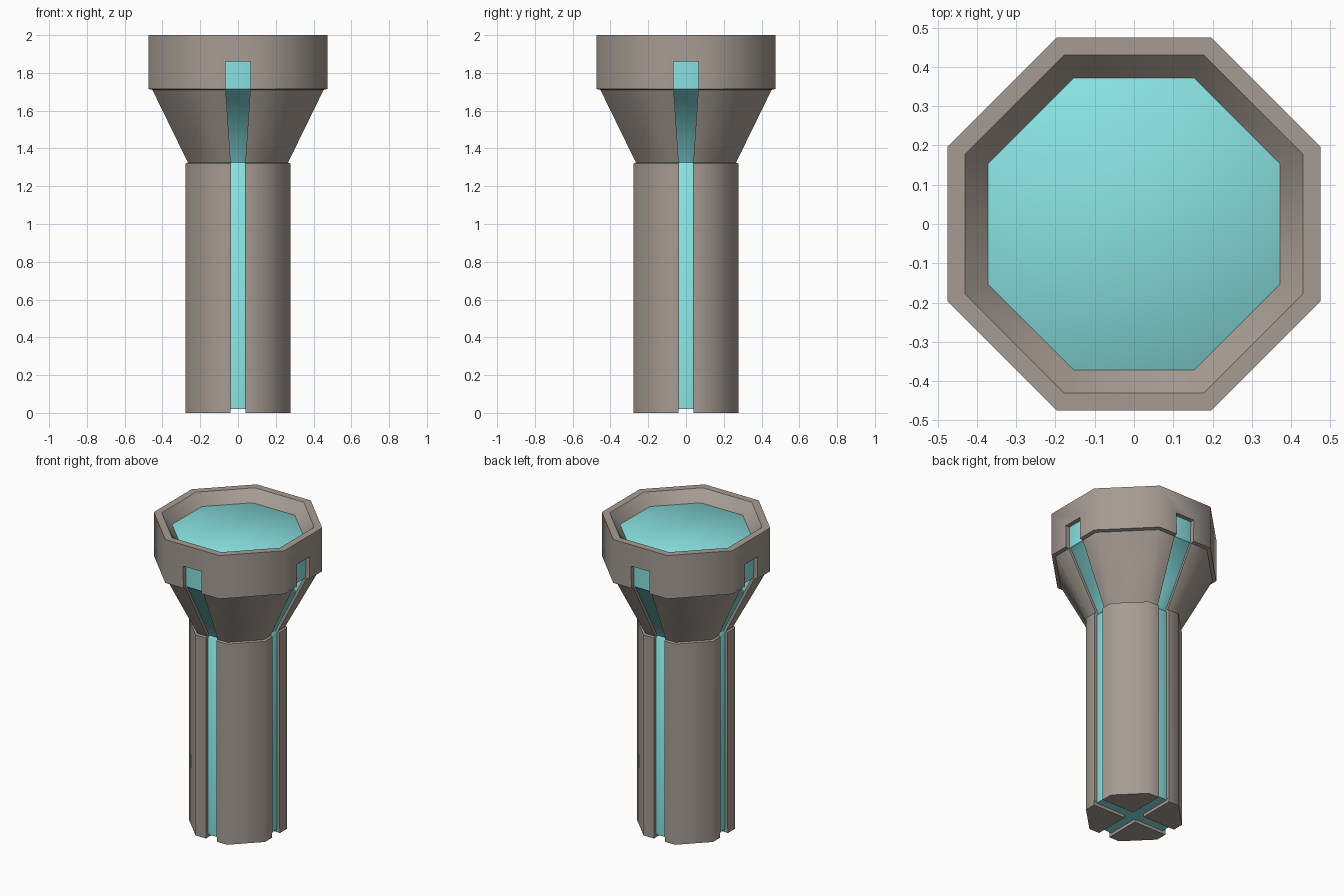
import bpy, bmesh
from math import pi, cos, sin, radians
from mathutils import Matrix

if "Cube" in bpy.data.objects:
    bpy.data.objects.remove(bpy.data.objects["Cube"])

APOTHEM = cos(pi / 8)


def make_object(name, bm, color=None):
    bmesh.ops.recalc_face_normals(bm, faces=bm.faces)
    mesh = bpy.data.meshes.new(name)
    bm.to_mesh(mesh)
    bm.free()
    ob = bpy.data.objects.new(name, mesh)
    bpy.context.collection.objects.link(ob)
    if color:
        mat = bpy.data.materials.new(name + "_material")
        mat.diffuse_color = color
        mat.use_nodes = True
        mat.node_tree.nodes["Principled BSDF"].inputs["Base Color"].default_value = mat.diffuse_color
        mesh.materials.append(mat)
    return ob


def loft(bm, rings):
    """Skin a stack of vertex rings and cap both ends."""
    rings = [[bm.verts.new(p) for p in ring] for ring in rings]
    for a, b in zip(rings, rings[1:]):
        for i in range(len(a)):
            j = (i + 1) % len(a)
            bm.faces.new((a[i], a[j], b[j], b[i]))
    bm.faces.new(rings[0])
    bm.faces.new(rings[-1])


def octagon_stack(name, profile, color):
    """Eight-sided solid from (flat-to-centre distance, height) pairs."""
    bm = bmesh.new()
    angles = [pi / 8 + k * pi / 4 for k in range(8)]
    loft(bm, [[(r / APOTHEM * cos(a), r / APOTHEM * sin(a), z) for a in angles]
              for r, z in profile])
    return make_object(name, bm, color)


def activate(ob):
    bpy.ops.object.select_all(action='DESELECT')
    ob.select_set(True)
    bpy.context.view_layer.objects.active = ob


def cut(target, cutter):
    cutter.hide_render = True
    mod = target.modifiers.new("cut", 'BOOLEAN')
    mod.operation = 'DIFFERENCE'
    mod.solver = 'EXACT'
    mod.object = cutter
    activate(target)
    bpy.ops.object.modifier_apply(modifier=mod.name)
    bpy.data.objects.remove(cutter)


# Outer casing: handle, flared cone, head with sloped rim
casing = octagon_stack("casing", [
    (0.277, 0), (0.277, 1.32), (0.265, 1.325), (0.453, 1.71), (0.475, 1.715),
    (0.475, 2.0), (0.43, 2.0), (0.36, 1.916)], (0.38, 0.33, 0.29, 1))

# Glowing core seen in the slots and inside the head
core = octagon_stack("glowing_core", [
    (0.257, 0.02), (0.257, 1.31), (0.245, 1.325), (0.433, 1.71), (0.447, 1.715),
    (0.447, 1.87), (0.372, 1.93)], (0.25, 0.75, 0.75, 1))

# Four side slots: (height, half width, inner depth)
SLOT = [(-0.1, 0.038, 0.2), (1.32, 0.038, 0.2), (1.71, 0.065, 0.39), (1.86, 0.067, 0.39)]
for k in range(4):
    bm = bmesh.new()
    loft(bm, [[(-w, d, z), (w, d, z), (w, 0.6, z), (-w, 0.6, z)] for z, w, d in SLOT])
    bm.transform(Matrix.Rotation(k * pi / 2, 4, 'Z'))
    cut(casing, make_object("slot_cutter", bm))

# Crossed grooves under the base
for sx, sy in ((0.08, 1), (1, 0.08)):
    bm = bmesh.new()
    bmesh.ops.create_cube(bm, size=1, matrix=Matrix.Translation((0, 0, -0.035))
                          @ Matrix.Diagonal((sx, sy, 0.13, 1)))
    cut(casing, make_object("base_groove_cutter", bm))

# Soft octagon corners, crisp rims and slots
for ob in (casing, core):
    activate(ob)
    bpy.ops.object.shade_smooth_by_angle(angle=radians(47))
